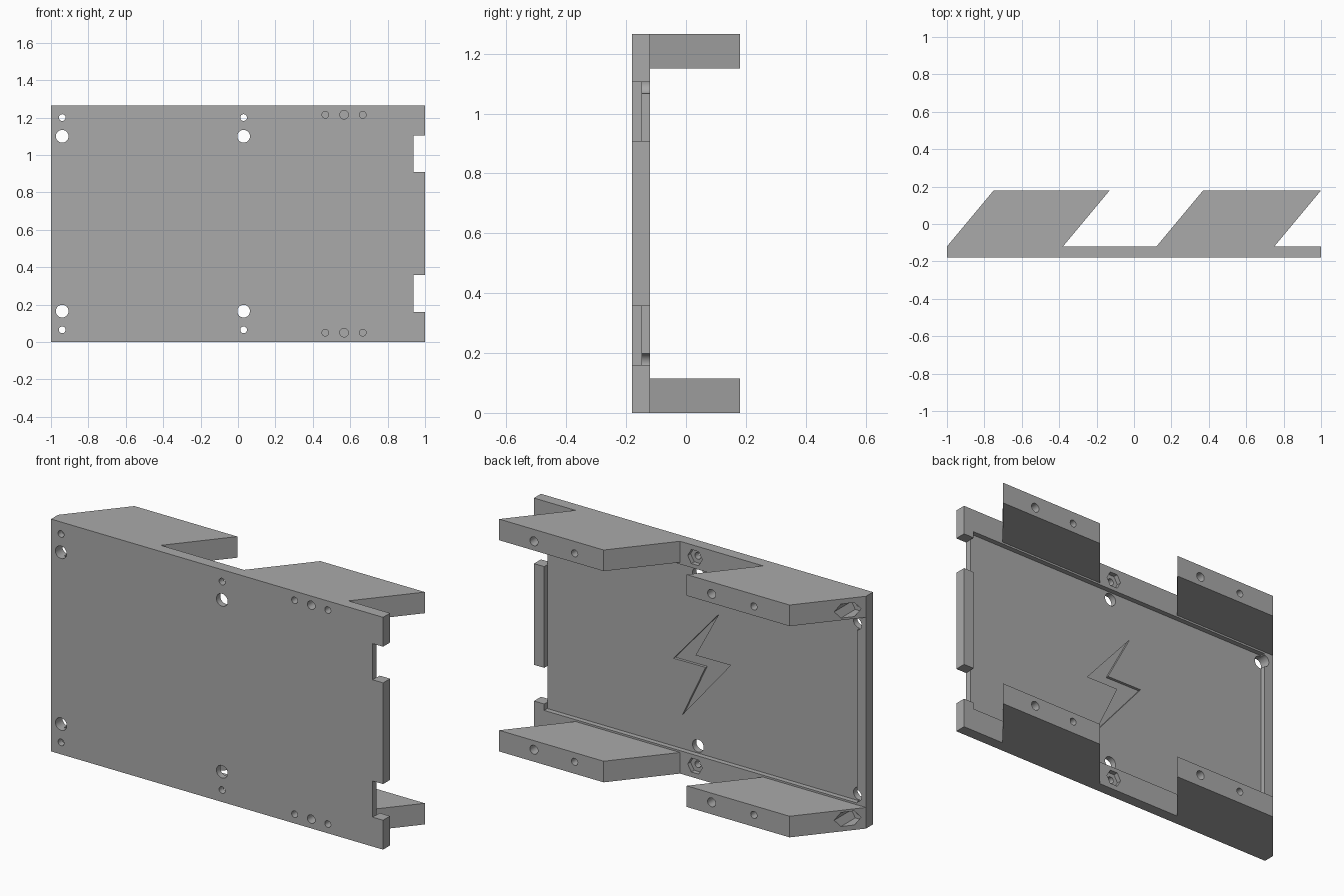
import bpy, bmesh, math
from mathutils import Vector

if "Cube" in bpy.data.objects:
    bpy.data.objects.remove(bpy.data.objects["Cube"])

HEIGHT = 1.265
FRONT, RIM, FLOOR, BACK = -0.18, -0.12, -0.147, 0.18
MID = HEIGHT / 2

grey = bpy.data.materials.new("plain_grey")
grey.use_nodes = True
colour = (0.4, 0.4, 0.4, 1)
grey.diffuse_color = colour
grey.node_tree.nodes["Principled BSDF"].inputs["Base Color"].default_value = colour


def prism(name, points, direction):
    """Extrude a closed 3D outline along a direction."""
    bm = bmesh.new()
    face = bm.faces.new([bm.verts.new(p) for p in points])
    moved = bmesh.ops.extrude_face_region(bm, geom=[face])["geom"]
    verts = [v for v in moved if isinstance(v, bmesh.types.BMVert)]
    bmesh.ops.translate(bm, verts=verts, vec=Vector(direction))
    bmesh.ops.recalc_face_normals(bm, faces=bm.faces)
    mesh = bpy.data.meshes.new(name)
    bm.to_mesh(mesh)
    bm.free()
    obj = bpy.data.objects.new(name, mesh)
    bpy.context.collection.objects.link(obj)
    return obj


cutters = []


def cut_outline(points, y0, y1):
    """Cutter with an x-z outline, running from y0 to y1."""
    cutter = prism("cutter", [(x, y0, z) for x, z in points], (0, y1 - y0, 0))
    cutter.hide_render = True
    cutters.append(cutter)


def cut_box(x0, x1, y0, y1, z0, z1):
    cut_outline([(x0, z0), (x1, z0), (x1, z1), (x0, z1)], y0, y1)


def cut_hole(x, z, radius, y0, y1, sides=32):
    ring = [2 * math.pi * i / sides for i in range(sides)]
    cut_outline([(x + radius * math.cos(a), z + radius * math.sin(a)) for a in ring], y0, y1)


# Plate with slanted arms, as one top profile
profile = [(-1, FRONT), (1, FRONT), (1, RIM), (0.75, RIM), (1, BACK), (0.37, BACK),
           (0.12, RIM), (-0.38, RIM), (-0.13, BACK), (-0.75, BACK), (-1, RIM)]
body = prism("mounting_bracket", [(x, y, 0) for x, y in profile], (0, 0, HEIGHT))
body.data.materials.append(grey)

# Open space between upper and lower arms, then the shallow tray
cut_box(-1.2, 1.2, RIM, 0.5, 0.115, HEIGHT - 0.115)
cut_box(-0.945, 0.938, FLOOR, 0, 0.125, HEIGHT - 0.125)

# Engraved zigzag bolt
cut_outline([(-0.095, 0.915), (0.178, 0.602), (-0.015, 0.604),
             (0.124, 0.31), (-0.166, 0.656), (0.045, 0.654)], FLOOR - 0.015, 0)

for side in (-1, 1):
    def level(offset):
        return MID + side * (MID - offset)

    # Edge notches
    low, high = sorted((level(0.16), level(0.357)))
    cut_box(0.937, 1.2, -0.4, 0.0, low, high)

    # Screw holes with hexagonal nut pockets, and larger holes beside them
    for x in (-0.94, 0.03):
        cut_hole(x, level(0.065), 0.018, -0.4, 0)
        cut_hole(x, level(0.065), 0.044, -0.145, 0.4, sides=6)
        cut_hole(x, level(0.165), 0.034, -0.4, 0)

    # Blind holes in the front
    for x, radius in ((0.467, 0.018), (0.567, 0.023), (0.667, 0.018)):
        cut_hole(x, level(0.05), radius, -0.4, -0.08)

    # Blind holes in the arm ends
    for x, radius in ((0.79, 0.024), (0.545, 0.019), (-0.28, 0.024), (-0.535, 0.019)):
        cut_hole(x, level(0.065), radius, 0.08, 0.4)

# Apply the cuts one by one
bpy.context.view_layer.objects.active = body
for cutter in cutters:
    mod = body.modifiers.new("cut", "BOOLEAN")
    mod.operation = "DIFFERENCE"
    mod.solver = "EXACT"
    mod.object = cutter
    bpy.ops.object.modifier_apply(modifier=mod.name)
    bpy.data.objects.remove(cutter)

bpy.ops.object.select_all(action="DESELECT")
body.select_set(True)
bpy.ops.object.shade_smooth_by_angle(angle=math.radians(30))
